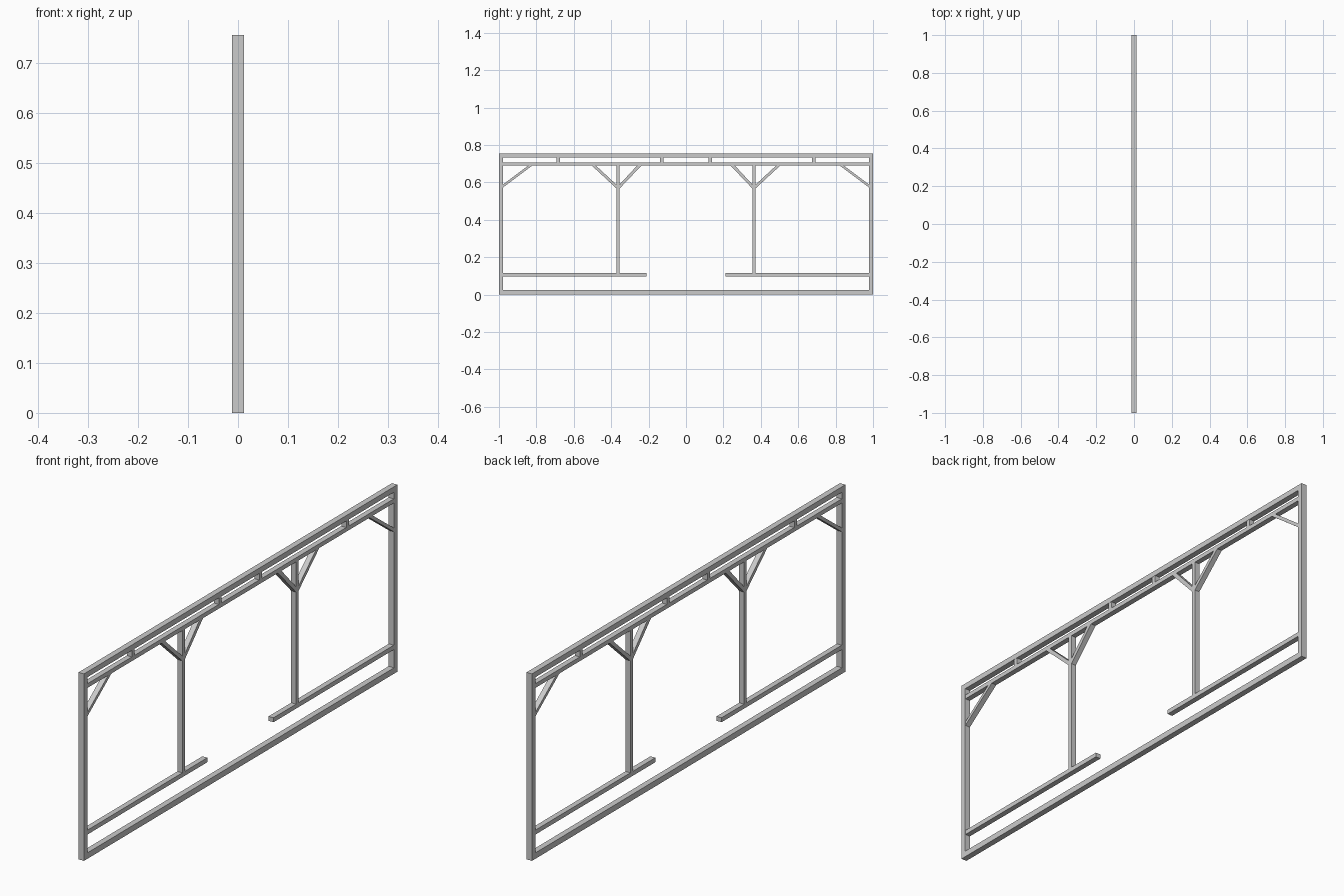
import bpy, bmesh

if "Cube" in bpy.data.objects:
    bpy.data.objects.remove(bpy.data.objects["Cube"])

FRAME_D, INNER_D = 0.024, 0.022   # depths along x


def prism(name, pts, depth):
    """Extrude a (y, z) outline along x, centred on x = 0."""
    bm = bmesh.new()
    face = bm.faces.new([bm.verts.new((-depth / 2, y, z)) for y, z in pts])
    ext = bmesh.ops.extrude_face_region(bm, geom=[face])
    new = [v for v in ext["geom"] if isinstance(v, bmesh.types.BMVert)]
    bmesh.ops.translate(bm, verts=new, vec=(depth, 0, 0))
    bmesh.ops.recalc_face_normals(bm, faces=bm.faces)
    mesh = bpy.data.meshes.new(name)
    bm.to_mesh(mesh)
    bm.free()
    obj = bpy.data.objects.new(name, mesh)
    bpy.context.collection.objects.link(obj)
    return obj


def bar(name, y0, y1, z0, z1, depth):
    return prism(name, [(y0, z0), (y1, z0), (y1, z1), (y0, z1)], depth)


# Outer frame and upper rail
bar("bottom_beam", -0.978, 0.978, 0, 0.024, FRAME_D)
bar("top_beam", -0.978, 0.978, 0.733, 0.755, FRAME_D)
bar("upper_rail", -0.978, 0.978, 0.689, 0.706, INNER_D)

# Mirrored halves
for s, side in ((-1, "left"), (1, "right")):
    bar(f"{side}_end_post", s * 0.978, s, 0, 0.755, FRAME_D)
    bar(f"{side}_low_rail", s * 0.211, s * 0.978, 0.097, 0.115, INNER_D)
    bar(f"{side}_inner_post", s * 0.355, s * 0.371, 0.115, 0.689, INNER_D)
    for c, place in ((0.684, "outer"), (0.129, "inner")):
        bar(f"{side}_{place}_spacer", s * (c - 0.009), s * (c + 0.009),
            0.706, 0.733, INNER_D)
    # Diagonal braces: corner one, then the two sides of the inner post
    for place, foot, near, far, low, high in (
            ("corner", 0.978, 0.845, 0.823, 0.573, 0.589),
            ("post_outer", 0.371, 0.481, 0.503, 0.567, 0.587),
            ("post_inner", 0.355, 0.262, 0.239, 0.567, 0.589)):
        prism(f"{side}_{place}_brace",
              [(s * foot, low), (s * far, 0.689), (s * near, 0.689), (s * foot, high)],
              INNER_D)
